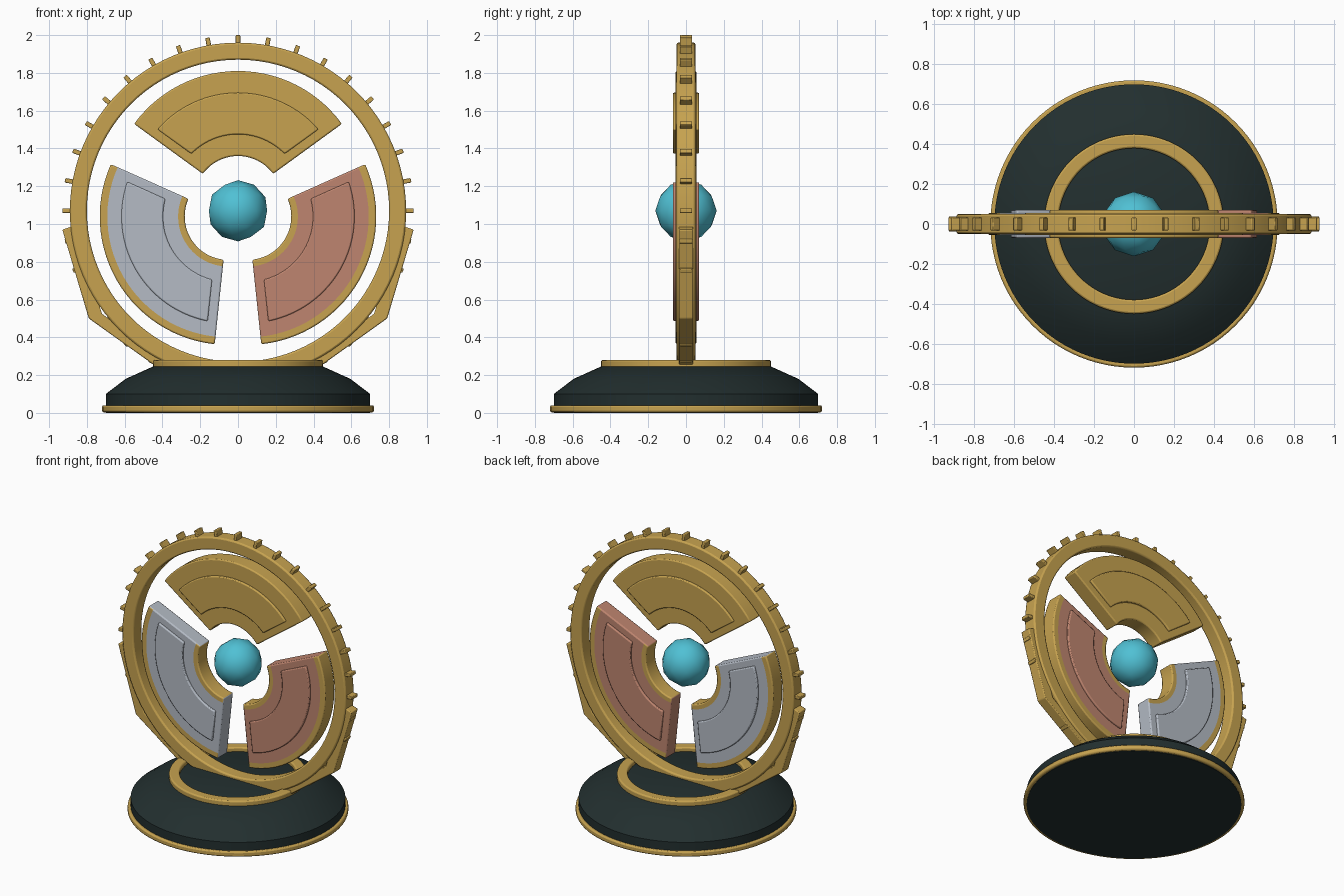
import bpy, bmesh
from math import sin, cos, asin, pi, radians
from mathutils import Matrix, Vector

if "Cube" in bpy.data.objects:
    bpy.data.objects.remove(bpy.data.objects["Cube"])

HUB = Vector((0, 0, 1.07))


def material(name, rgb):
    m = bpy.data.materials.new(name)
    m.use_nodes = True
    m.diffuse_color = (*rgb, 1)
    m.node_tree.nodes["Principled BSDF"].inputs["Base Color"].default_value = (*rgb, 1)
    return m


GOLD = material("gold", (0.57, 0.365, 0.08))
DARK = material("dark_green", (0.016, 0.028, 0.028))
SILVER = material("silver", (0.46, 0.50, 0.56))
COPPER = material("copper", (0.52, 0.235, 0.16))
CYAN = material("cyan", (0.08, 0.53, 0.66))


def finish(name, bm, mats, bevel=0.0, smooth=True):
    bmesh.ops.recalc_face_normals(bm, faces=bm.faces)
    mesh = bpy.data.meshes.new(name)
    bm.to_mesh(mesh)
    bm.free()
    for m in mats:
        mesh.materials.append(m)
    ob = bpy.data.objects.new(name, mesh)
    bpy.context.collection.objects.link(ob)
    if bevel:
        mod = ob.modifiers.new("bevel", "BEVEL")
        mod.width, mod.segments = bevel, 2
        mod.limit_method, mod.angle_limit = "ANGLE", radians(35)
    if smooth:
        bpy.ops.object.select_all(action="DESELECT")
        ob.select_set(True)
        bpy.context.view_layer.objects.active = ob
        bpy.ops.object.shade_smooth_by_angle(angle=radians(30))
    return ob


def lathe(name, profile, mat, closed=True, bevel=0.0, matrix=Matrix(), steps=96):
    """Revolve (radius, height) points about the local z axis."""
    bm = bmesh.new()
    vs = [bm.verts.new((r, 0, z)) for r, z in profile]
    pairs = list(zip(vs, vs[1:])) + ([(vs[-1], vs[0])] if closed else [])
    edges = [bm.edges.new(p) for p in pairs]
    bmesh.ops.spin(bm, geom=vs + edges, cent=(0, 0, 0), axis=(0, 0, 1),
                   angle=2 * pi, steps=steps)
    bmesh.ops.remove_doubles(bm, verts=bm.verts, dist=0.0001)
    bm.transform(matrix)
    return finish(name, bm, [mat], bevel)


def band(r0, r1, z0, z1):
    return [(r0, z0), (r1, z0), (r1, z1), (r0, z1)]


def sector(name, mid, radii, half_depth, mats, inset=0.0, bevel=0.008, steps=28):
    """Fan-shaped slab; its side edges can be inset parallel to the full fan."""
    centre = HUB + 0.06 * Vector((cos(mid), 0, sin(mid)))
    bm = bmesh.new()
    rows = []
    for r in radii:
        half = radians(54) - asin(inset / r)
        angles = [mid + half * (2 * i / steps - 1) for i in range(steps + 1)]
        rows.append([bm.verts.new((r * cos(a), -half_depth, r * sin(a))) for a in angles])
    for a, b in zip(rows, rows[1:]):
        for i in range(steps):
            bm.faces.new((a[i], a[i + 1], b[i + 1], b[i]))
    ext = bmesh.ops.extrude_face_region(bm, geom=bm.faces[:], use_keep_orig=True)
    moved = [v for v in ext["geom"] if isinstance(v, bmesh.types.BMVert)]
    bmesh.ops.translate(bm, verts=moved, vec=(0, 2 * half_depth, 0))
    bmesh.ops.recalc_face_normals(bm, faces=bm.faces)
    # Gold rims on the curved walls and the outermost bands of front and back
    if len(mats) > 1:
        for f in bm.faces:
            c = f.calc_center_median()
            arc_wall = abs(f.normal.dot(c.normalized())) > 0.9
            rim = abs(f.normal.y) > 0.9 and not radii[1] < Vector((c.x, 0, c.z)).length < radii[-2]
            f.material_index = int(arc_wall or rim)
    bmesh.ops.translate(bm, verts=bm.verts, vec=centre)
    return finish(name, bm, mats, bevel)


# Round base with gold trim
lathe("base", [(0, 0), (0.70, 0), (0.70, 0.10), (0.595, 0.18), (0.44, 0.25), (0, 0.25)],
      DARK, closed=False)
lathe("base_trim", band(0.685, 0.72, 0.003, 0.04), GOLD, bevel=0.009)
lathe("base_collar", band(0.38, 0.45, 0.235, 0.28), GOLD, bevel=0.009)

# Upright ring
upright = Matrix.Translation(HUB) @ Matrix.Rotation(pi / 2, 4, "X")
lathe("main_ring", band(0.80, 0.89, -0.05, 0.05), GOLD, bevel=0.01, matrix=upright)

# Teeth around the ring
bm = bmesh.new()
for i in range(36):
    place = (Matrix.Translation(HUB) @ Matrix.Rotation(radians(10 * i), 4, "Y")
             @ Matrix.Translation((0, 0, 0.905)) @ Matrix.Diagonal((0.024, 0.066, 0.05, 1)))
    bmesh.ops.create_cube(bm, size=1, matrix=place)
finish("ring_teeth", bm, [GOLD], bevel=0.004)

# Angular cradle arms on both sides
arm = [(0.93, 0.97), (0.79, 0.50), (0.44, 0.25), (0.40, 0.28), (0.72, 0.525), (0.87, 0.99)]
for side, sx in (("left", 1), ("right", -1)):
    bm = bmesh.new()
    front = [bm.verts.new((sx * x, -0.038, z)) for x, z in arm]
    back = [bm.verts.new((sx * x, 0.038, z)) for x, z in arm]
    n = len(arm)
    for i in range(n):
        j = (i + 1) % n
        bm.faces.new((front[i], front[j], back[j], back[i]))
    for loop in (front, back):
        for a, b, c, d in ((0, 1, 4, 5), (1, 2, 3, 4)):
            bm.faces.new([loop[k] for k in (a, b, c, d)])
    finish(side + "_cradle_arm", bm, [GOLD], bevel=0.006)

# Three fan segments, each with a raised panel
for label, deg, mat in (("top", 90, GOLD), ("right", 210, SILVER), ("left", 330, COPPER)):
    mid = radians(deg)
    sector(label + "_segment", mid, (0.23, 0.265, 0.64, 0.68), 0.055, [mat, GOLD])
    sector(label + "_panel", mid, (0.345, 0.565), 0.07, [mat], inset=0.05, bevel=0.007)

# Floating gem
bm = bmesh.new()
bmesh.ops.create_icosphere(bm, subdivisions=2, radius=0.162, matrix=Matrix.Translation(HUB))
finish("gem", bm, [CYAN])
